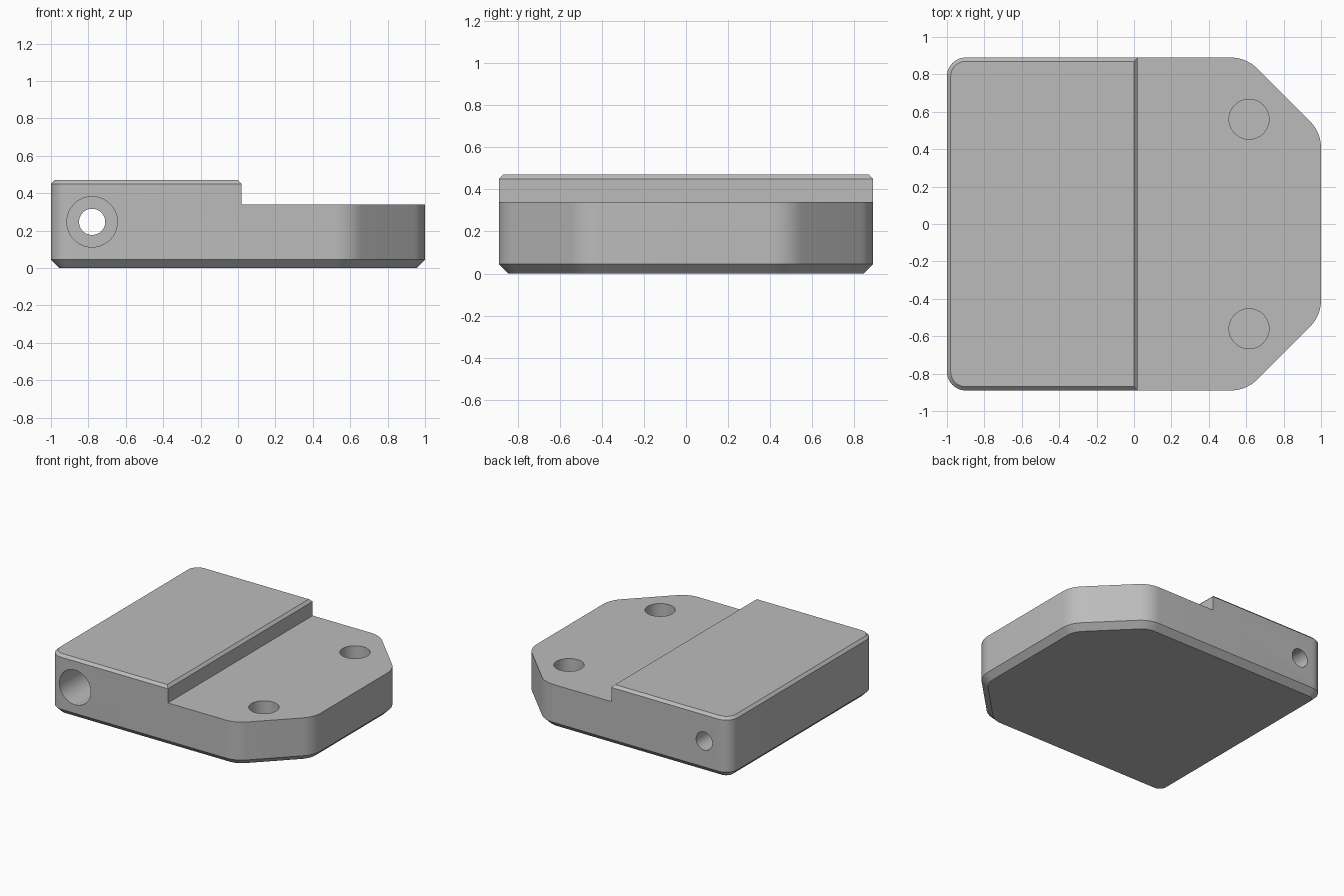
import bpy, bmesh, math
from mathutils import Vector

cube = bpy.data.objects.get("Cube")
if cube:
    bpy.data.objects.remove(cube, do_unlink=True)

grey = bpy.data.materials.new("plain grey")
grey.use_nodes = True
colour = (0.5, 0.5, 0.5, 1)
grey.diffuse_color = colour
grey.node_tree.nodes["Principled BSDF"].inputs["Base Color"].default_value = colour

# Plan corners, counter-clockwise: x, y, rounding radius
CORNERS = [(-1, -0.89, 0.1), (0.6, -0.89, 0.2), (1, -0.49, 0.2),
           (1, 0.49, 0.2), (0.6, 0.89, 0.2), (-1, 0.89, 0.1)]


def outline(inset, steps=10):
    """Rounded plan outline, moved inward by inset."""
    pts = []
    for i, (x, y, r) in enumerate(CORNERS):
        p = Vector((x, y))
        into = (p - Vector(CORNERS[i - 1][:2])).normalized()
        out = (Vector(CORNERS[(i + 1) % len(CORNERS)][:2]) - p).normalized()
        turn = into.angle(out)
        centre = p - into * r * math.tan(turn / 2) + Vector((-into.y, into.x)) * r
        start = math.atan2(-into.x, into.y)
        for k in range(steps + 1):
            a = start + turn * k / steps
            pts.append(centre + Vector((math.cos(a), math.sin(a))) * (r - inset))
    return pts


def loft(name, rings):
    """Closed solid through matching rings of points."""
    bm = bmesh.new()
    loops = [[bm.verts.new(p) for p in ring] for ring in rings]
    for lo, hi in zip(loops, loops[1:]):
        for i in range(len(lo)):
            j = (i + 1) % len(lo)
            bm.faces.new((lo[i], lo[j], hi[j], hi[i]))
    bm.faces.new(loops[0][::-1])
    bm.faces.new(loops[-1])
    bmesh.ops.recalc_face_normals(bm, faces=bm.faces)
    mesh = bpy.data.meshes.new(name)
    bm.to_mesh(mesh)
    bm.free()
    mesh.materials.append(grey)
    obj = bpy.data.objects.new(name, mesh)
    bpy.context.collection.objects.link(obj)
    return obj


def cylinder(name, start, end, radius):
    """Round cutter between two points."""
    axis = Vector(end) - Vector(start)
    turn = axis.to_track_quat('Z', 'Y')
    circle = [turn @ Vector((radius * math.cos(a), radius * math.sin(a), 0))
              for a in (math.tau * k / 48 for k in range(48))]
    return loft(name, [[Vector(start) + c for c in circle],
                       [Vector(end) + c for c in circle]])


# Block with a wide bottom chamfer and a small top chamfer
levels = [(0, 0.045), (0.045, 0), (0.45, 0), (0.47, 0.02)]
block = loft("stepped_block", [[p.to_3d() + Vector((0, 0, z)) for p in outline(d)]
                               for z, d in levels])

# Step, with a chamfer along its upper edge
step = [(0.02, 0.34), (1.2, 0.34), (1.2, 0.6), (-0.13, 0.6), (0.02, 0.45)]
cutters = [loft("step_cutter", [[(x, y, z) for x, z in step] for y in (-1, 1)])]

# Blind round pockets in the low deck
for y in (-0.56, 0.56):
    cutters.append(cylinder("pocket_cutter", (0.615, y, 0.12), (0.615, y, 0.6), 0.107))

# Counterbored hole from front to back
cutters.append(cylinder("counterbore_cutter", (-0.78, -1, 0.247), (-0.78, 0.3, 0.247), 0.135))
cutters.append(cylinder("bore_cutter", (-0.78, -1.1, 0.247), (-0.78, 1.1, 0.247), 0.07))

bpy.context.view_layer.objects.active = block
for cutter in cutters:
    cutter.hide_render = True
    mod = block.modifiers.new(cutter.name, 'BOOLEAN')
    mod.operation = 'DIFFERENCE'
    mod.solver = 'EXACT'
    mod.object = cutter
    bpy.ops.object.modifier_apply(modifier=mod.name)
    bpy.data.objects.remove(cutter, do_unlink=True)

for obj in bpy.context.selected_objects:
    obj.select_set(False)
block.select_set(True)
bpy.ops.object.shade_smooth_by_angle(angle=math.radians(30))
